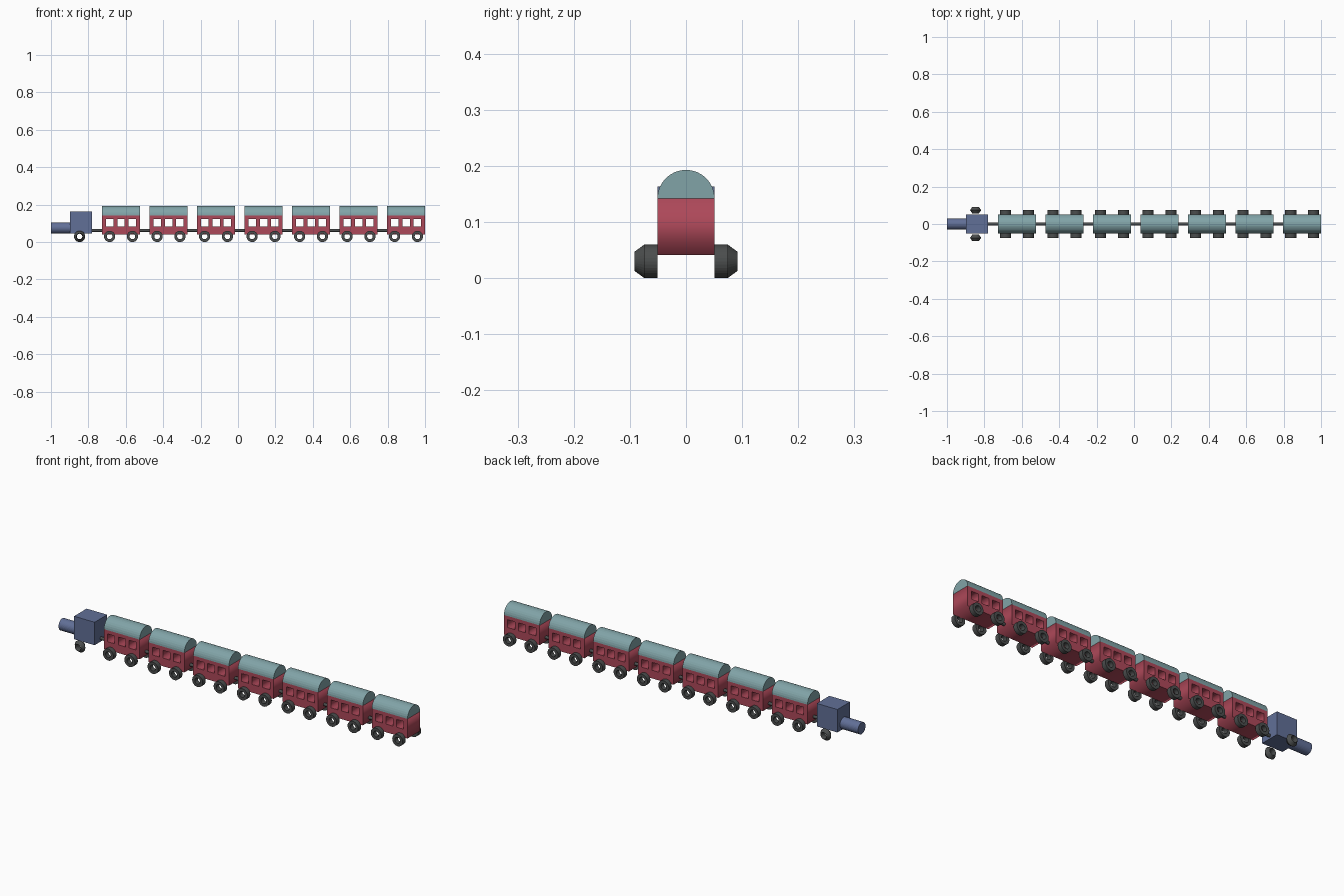
import bpy, bmesh
from math import pi, sin, cos

if "Cube" in bpy.data.objects:
    bpy.data.objects.remove(bpy.data.objects["Cube"])

def material(name, rgb):
    m = bpy.data.materials.new(name)
    m.diffuse_color = (*rgb, 1)
    m.use_nodes = True
    m.node_tree.nodes["Principled BSDF"].inputs["Base Color"].default_value = m.diffuse_color
    return m

RED = material("red_paint", (0.42, 0.065, 0.10))
TEAL = material("teal_paint", (0.22, 0.37, 0.39))
BLUE = material("blue_paint", (0.12, 0.16, 0.31))
DARK = material("dark_metal", (0.07, 0.075, 0.075))

def finish(bm, name, mat):
    bmesh.ops.recalc_face_normals(bm, faces=bm.faces)
    me = bpy.data.meshes.new(name)
    bm.to_mesh(me)
    bm.free()
    me.materials.append(mat)
    ob = bpy.data.objects.new(name, me)
    bpy.context.collection.objects.link(ob)
    return ob

def prism_x(name, profile, x0, x1, mat):
    """Extrude a (y, z) outline along x."""
    bm = bmesh.new()
    face = bm.faces.new([bm.verts.new((x0, y, z)) for y, z in profile])
    ext = bmesh.ops.extrude_face_region(bm, geom=[face], use_keep_orig=True)
    moved = [g for g in ext["geom"] if isinstance(g, bmesh.types.BMVert)]
    bmesh.ops.translate(bm, verts=moved, vec=(x1 - x0, 0, 0))
    return finish(bm, name, mat)

def arc(r, zc, n, sweep=2 * pi):
    count = n if sweep >= 2 * pi else n + 1
    return [(r * cos(sweep * i / n), zc + r * sin(sweep * i / n)) for i in range(count)]

def wheel(name, profile, x, y, z=0.03, n=32):
    """Revolve a closed (radius, y) section around the axle."""
    bm = bmesh.new()
    rings = [[bm.verts.new((x + r * cos(2 * pi * i / n), y + dy, z + r * sin(2 * pi * i / n)))
              for r, dy in profile] for i in range(n)]
    k = len(profile)
    for i in range(n):
        a, b = rings[i], rings[(i + 1) % n]
        for j in range(k):
            bm.faces.new((a[j], a[(j + 1) % k], b[(j + 1) % k], b[j]))
    return finish(bm, name, DARK)

def rect(x0, x1, z0, z1):
    return [(x0, z0), (x1, z0), (x1, z1), (x0, z1)]

def pierced_body(name, outlines, depth, mat):
    """Filled (x, z) outline with holes, extruded along y."""
    cu = bpy.data.curves.new(name, 'CURVE')
    cu.dimensions = '2D'
    cu.fill_mode = 'BOTH'
    cu.extrude = depth / 2
    for pts in outlines:
        sp = cu.splines.new('POLY')
        sp.points.add(len(pts) - 1)
        for p, (x, z) in zip(sp.points, pts):
            p.co = (x, z, 0, 1)
        sp.use_cyclic_u = True
    ob = bpy.data.objects.new(name, cu)
    bpy.context.collection.objects.link(ob)
    ob.rotation_euler = (pi / 2, 0, 0)
    cu.materials.append(mat)
    bpy.ops.object.select_all(action='DESELECT')
    ob.select_set(True)
    bpy.context.view_layer.objects.active = ob
    bpy.ops.object.convert(target='MESH')
    return ob

TUBE = [(0.03, -0.012), (0.03, 0.012), (0.015, 0.012), (0.015, -0.012)]
BEVELLED = [(0.03, 0), (0.017, 0.018), (0.0145, 0), (0.017, -0.018)]
HALF, LENGTH, PITCH, FIRST = 0.051, 0.203, 0.254, -0.727
EAVE = 0.142

# Locomotive
prism_x("boiler", arc(0.03, 0.075, 32), -1.0, -0.895, BLUE)
prism_x("cab", rect(-0.051, 0.051, 0.045, 0.163), -0.897, -0.78, BLUE)
for side, label in ((-1, "front"), (1, "back")):
    wheel(f"cab_wheel_{label}", BEVELLED, -0.847, side * 0.074)

# Carriages
for c in range(7):
    x = FIRST + c * PITCH
    n = c + 1
    windows = [rect(x + o - 0.02, x + o + 0.02, 0.083, 0.123) for o in (0.0415, 0.1015, 0.1615)]
    pierced_body(f"carriage_body_{n}", [rect(x, x + LENGTH, 0.041, EAVE)] + windows, 2 * HALF, RED)
    prism_x(f"carriage_roof_{n}", arc(HALF, EAVE, 16, pi), x, x + LENGTH, TEAL)
    for side, label in ((-1, "front"), (1, "back")):
        for i, o in enumerate((0.0405, 0.1625)):
            wheel(f"carriage_{n}_wheel_{label}_{i + 1}", TUBE, x + o, side * (HALF + 0.0115))
    # Coupling rod to the vehicle ahead
    prism_x(f"coupling_{n}", arc(0.008, 0.062, 16), x - (PITCH - LENGTH) - 0.004, x + 0.002, DARK)
